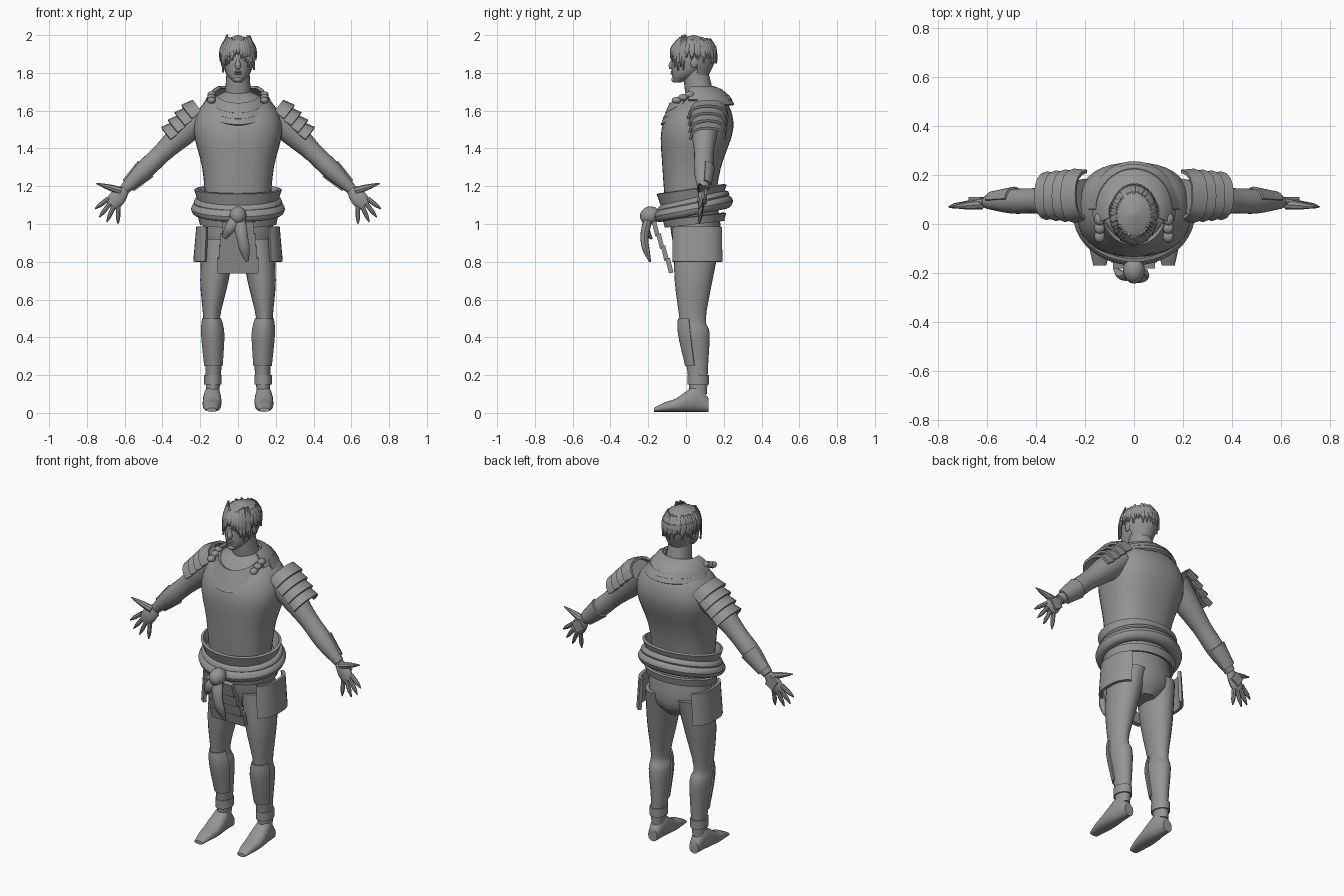
import bpy, bmesh, math, random
from mathutils import Vector, Matrix

old = bpy.data.objects.get("Cube")
if old:
    bpy.data.objects.remove(old)

random.seed(4)
X, Y, Z = Vector((1, 0, 0)), Vector((0, 1, 0)), Vector((0, 0, 1))
parts = []

shade = (.3, .3, .3, 1)
grey = bpy.data.materials.new("stone_grey")
grey.use_nodes = True
grey.diffuse_color = shade
grey.node_tree.nodes["Principled BSDF"].inputs["Base Color"].default_value = shade


def finish(name, bm, thick=0, mirror=False):
    bmesh.ops.recalc_face_normals(bm, faces=bm.faces)
    mesh = bpy.data.meshes.new(name)
    bm.to_mesh(mesh)
    bm.free()
    mesh.materials.append(grey)
    obj = bpy.data.objects.new(name, mesh)
    bpy.context.collection.objects.link(obj)
    if thick:
        mod = obj.modifiers.new("thickness", "SOLIDIFY")
        mod.thickness, mod.offset = thick, 0
    if mirror:
        mod = obj.modifiers.new("mirror", "MIRROR")
        mod.use_mirror_merge = False
    parts.append(obj)


def smooth_rows(rows, steps):
    # Catmull-Rom interpolation between cross-sections
    out = []
    last = len(rows) - 1
    for i in range(last):
        quad = [rows[max(i - 1, 0)], rows[i], rows[i + 1], rows[min(i + 2, last)]]
        for s in range(steps):
            t = s / steps
            out.append([b + t / 2 * (c - a + t * (2 * a - 5 * b + 4 * c - d + t * (3 * (b - c) + d - a)))
                        for a, b, c, d in zip(*quad)])
    return out + [rows[-1]]


def loft(name, rows, u=X, v=Y, arc=None, n=24, power=2, tilt=0, steps=4, cap=True, thick=0, mirror=False):
    # Each row is (x,) y, z, radius along u, radius along v; x is the centre plane if left out
    rows = [row if len(row) > 4 else (0, *row) for row in rows]
    bm = bmesh.new()
    low, high = [math.radians(a) for a in arc or (0, 360)]
    count = n + 1 if arc else n
    rings = []
    for x, y, z, a, b in smooth_rows(rows, steps):
        ring = []
        for k in range(count):
            angle = low + (high - low) * k / n
            c, s = (math.copysign(abs(w) ** (2 / power), w) for w in (math.cos(angle), math.sin(angle)))
            point = Vector((x, y, z)) + u * a * c + v * b * s
            point.z += tilt * (point.y - y)
            ring.append(bm.verts.new(point))
        rings.append(ring)
    for r, q in zip(rings, rings[1:]):
        for k in range(n):
            j = (k + 1) % count
            bm.faces.new((r[k], r[j], q[j], q[k]))
    if cap and not arc:
        bm.faces.new(rings[0])
        bm.faces.new(rings[-1])
    finish(name, bm, thick, mirror)


def tube(name, start, end, radii, flat=1, bow=0, **options):
    # Limb with evenly spaced radii; flat thins it along y and bow bends it forward
    start, end = Vector(start), Vector(end)
    across = (end - start).cross(Y).normalized()
    through = across.cross(end - start).normalized()
    rows = []
    for i, r in enumerate(radii):
        f = i / (len(radii) - 1)
        centre = start.lerp(end, f) - Y * bow * math.sin(math.pi * f)
        rows.append((*centre, r, r * flat))
    loft(name, rows, across, through, **options)


def solid(name, loc, size, turn=0, axis="X", box=False, mirror=False):
    bm = bmesh.new()
    m = Matrix.Translation(loc) @ Matrix.Rotation(math.radians(turn), 4, axis) @ Matrix.Diagonal((*size, 1))
    if box:
        bmesh.ops.create_cube(bm, size=2, matrix=m)
    else:
        bmesh.ops.create_uvsphere(bm, u_segments=16, v_segments=8, radius=1, matrix=m)
    finish(name, bm, mirror=mirror)


def band(name, y, z, height, rx, ry, flare=0, **options):
    # Strip of cloth or armour wrapped round the body, widening downwards by flare
    rows = [(y, z + height, rx, ry), (y, z, rx + flare, ry + flare)]
    loft(name, rows, n=36, steps=1, cap=False, thick=.015, **options)


def padded_ring(name, y, z, rx, ry, radius, tilt):
    rows = []
    for k in range(9):
        w = k * math.tau / 8
        out = radius * math.cos(w)
        rows.append((y, z + radius * math.sin(w), rx + out, ry + out))
    loft(name, rows, n=40, tilt=tilt, steps=2, cap=False)


# Torso and pelvis
loft("torso", [(.02, 1.1, .17, .13), (.03, 1.3, .19, .155), (.06, 1.5, .235, .19),
               (.08, 1.63, .19, .145), (.08, 1.7, .07, .07)], n=36, power=2.4)
loft("pelvis", [(.06, .8, .06, .08), (.06, .9, .18, .13), (.03, 1.15, .17, .13)], n=32)

# Neck, head and face
loft("neck", [(.1, 1.6, .1, .08), (.07, 1.7, .07, .075), (.05, 1.82, .06, .065)])
loft("head", [(-.045, 1.75, .02, .02), (0, 1.8, .064, .075), (.04, 1.9, .08, .11), (.04, 1.98, .04, .05)])
tube("nose", (0, -.07, 1.88), (0, -.08, 1.82), (.006, .01, .016, .01), n=10)
for z in (1.795, 1.805):
    solid("lip", (0, -.073, z), (.02, .01, .005))
solid("chin", (0, -.058, 1.765), (.024, .02, .016))
solid("eye", (.03, -.06, 1.87), (.014, .01, .007), mirror=True)
solid("brow", (.034, -.063, 1.89), (.024, .012, .006), mirror=True)
solid("ear", (.08, .045, 1.855), (.01, .02, .03), turn=-12, mirror=True)

# Hair cap and loose locks, short over the face and longer at the temples
loft("hair_cap", [(.04, 1.92, .088, .115), (.04, 1.97, .075, .095), (.04, 2, .005, .005)])
loft("hair_back", [(.055, 1.79, .055, .06), (.045, 1.87, .085, .105), (.04, 1.94, .088, .115)],
     arc=(5, 175), thick=.012)
locks = 44
for i in range(locks):
    angle = math.tau * (i + random.uniform(-.4, .4)) / locks
    out = Vector((math.cos(angle), math.sin(angle), 0))
    drop = random.uniform(.06, .1)
    if out.y < -.4:
        drop = .03 + .1 * abs(out.x) + random.uniform(0, .03)
    rows = []
    for fall, reach, width in ((-.4, .75, .006), (0, .96, .013), (.5, 1.05, .012), (1, 1.04, .002)):
        rows.append((out.x * .09 * reach, .04 + out.y * .115 * reach, 1.945 - drop * fall, width, .006))
    loft("hair_lock", rows, u=out.cross(Z), v=out, n=6, steps=2)

# Collar: a sloping brim behind and three overlapping bands in front
loft("back_collar", [(.05, 1.725, .1, .085), (.05, 1.705, .13, .14), (.06, 1.655, .165, .18)],
     arc=(-15, 195), steps=2, thick=.014)
band("back_collar_under", .06, 1.63, .05, .15, .16, flare=.03, arc=(0, 180))
for k in range(3):
    grow = .012 * k
    band("chest_band", .06, 1.675 - 2 * grow, .04, .13 + grow, .14 + grow, flare=.024, arc=(205, 335), tilt=.55)
for k in range(3):
    solid("collar_knot", (.14, .02 - .035 * k, 1.685 - .015 * k), (.022, .026, .018), mirror=True)

# Arms, hands and fingers
shoulder, wrist = Vector((.2, .1, 1.57)), Vector((.6, .09, 1.185))
knuckles = Vector((.67, .08, 1.1))
tube("arm", shoulder, wrist, (.085, .068, .052, .05, .028), mirror=True)
tube("palm", wrist, knuckles, (.028, .04, .044, .034), flat=.5, n=14, mirror=True)
hand_side = (knuckles - wrist).cross(Y).normalized()
for k, (x, z) in enumerate(((.757, 1.08), (.735, 1.035), (.695, 1.01), (.635, 1))):
    base = knuckles.lerp(wrist, .15) - hand_side * (.022 * k - .034)
    tube("finger", base, (x, .07, z), (.013, .012, .011, .003), n=8, mirror=True)
tube("thumb", (.62, .08, 1.175), (.75, .07, 1.215), (.02, .018, .012, .003), n=8, mirror=True)
tube("bracer", shoulder.lerp(wrist, .72), shoulder.lerp(wrist, .95), (.055, .038),
     arc=(10, 170), n=8, steps=1, thick=.01, mirror=True)
solid("hand_plate", (.635, .104, 1.145), (.028, .006, .032), turn=32, axis="Y", box=True, mirror=True)

# Layered shoulder plates, stepping down the upper arm
plate_up = Vector((.62, 0, .78))
for k in range(4):
    x, z = .185 + .038 * k, 1.585 - .036 * k
    r = .095 - .004 * k
    loft("shoulder_plate", [(x, .12, z, r, r - .01), (x + .05, .115, z - .04, r + .01, r + .007)],
         u=Y, v=plate_up, arc=(5, 175), n=8, steps=1, power=2.5, thick=.014, mirror=True)

# Waist wraps, higher at the back
band("upper_waistband", .03, 1.125, .06, .225, .178, flare=-.02, tilt=.14)
padded_ring("sash_roll", .04, 1.08, .215, .175, .034, tilt=.2)
padded_ring("sash_fold", .04, 1.115, .21, .165, .025, tilt=.22)
band("lower_waistband", .045, 1, .04, .205, .16, flare=-.01, tilt=.12)

# Sash knot and hanging tails
knot = Vector((0, -.19, 1.045))
solid("sash_knot", knot, (.045, .055, .048), turn=15)
tube("long_tail", knot, (.048, -.19, .8), (.03, .034, .03, .027, .008), flat=.7, bow=.03, n=12)
tube("short_tail", knot, (-.075, -.185, .925), (.028, .03, .026, .012), flat=.7, bow=.025, n=12)

# Front apron lames and hip plates
for k in range(4):
    solid("apron_lame", (0, -.16 + .024 * k, .975 - .065 * k), (.085 + .008 * k, .012, .04), turn=14, box=True)
loft("hip_plate", [(.1, .06, .985, .112, .135), (.1, .06, .8, .128, .138)],
     arc=(-62, 62), n=12, steps=2, power=2.6, thick=.018, mirror=True)

# Legs, greaves and cuffs
leg = [(.1, .06, .92, .09, .125), (.125, .04, .7, .075, .1), (.14, .035, .5, .044, .07),
       (.134, .045, .42, .056, .08), (.13, .06, .25, .043, .057), (.135, .065, .1, .035, .046)]
loft("leg", leg, mirror=True)
shell = [(x, y, z, a + .004, b + .004) for x, y, z, a, b in leg]
loft("greave", shell[2:5], arc=(195, 345), n=12, thick=.008, mirror=True)
loft("ankle_cuff", [(.133, .064, z, .042, .053) for z in (.2, .15)], steps=1, cap=False, thick=.008, mirror=True)

# Feet: the sole stays flat while the height falls from ankle to toe
foot = []
for i, h in enumerate((.035, .07, .055, .035, .025, .01)):
    foot.append((.135 + .001 * i, .12 - .058 * i, h + .006, .02 + .03 * math.sin(math.pi * (i + .6) / 6), h))
loft("foot", foot, v=Z, power=2.3, mirror=True)

# Bake modifiers, then smooth while keeping hard edges
bpy.ops.object.select_all(action='DESELECT')
for obj in parts:
    obj.select_set(True)
bpy.context.view_layer.objects.active = parts[0]
bpy.ops.object.convert(target='MESH')
bpy.ops.object.shade_smooth_by_angle(angle=math.radians(40))
